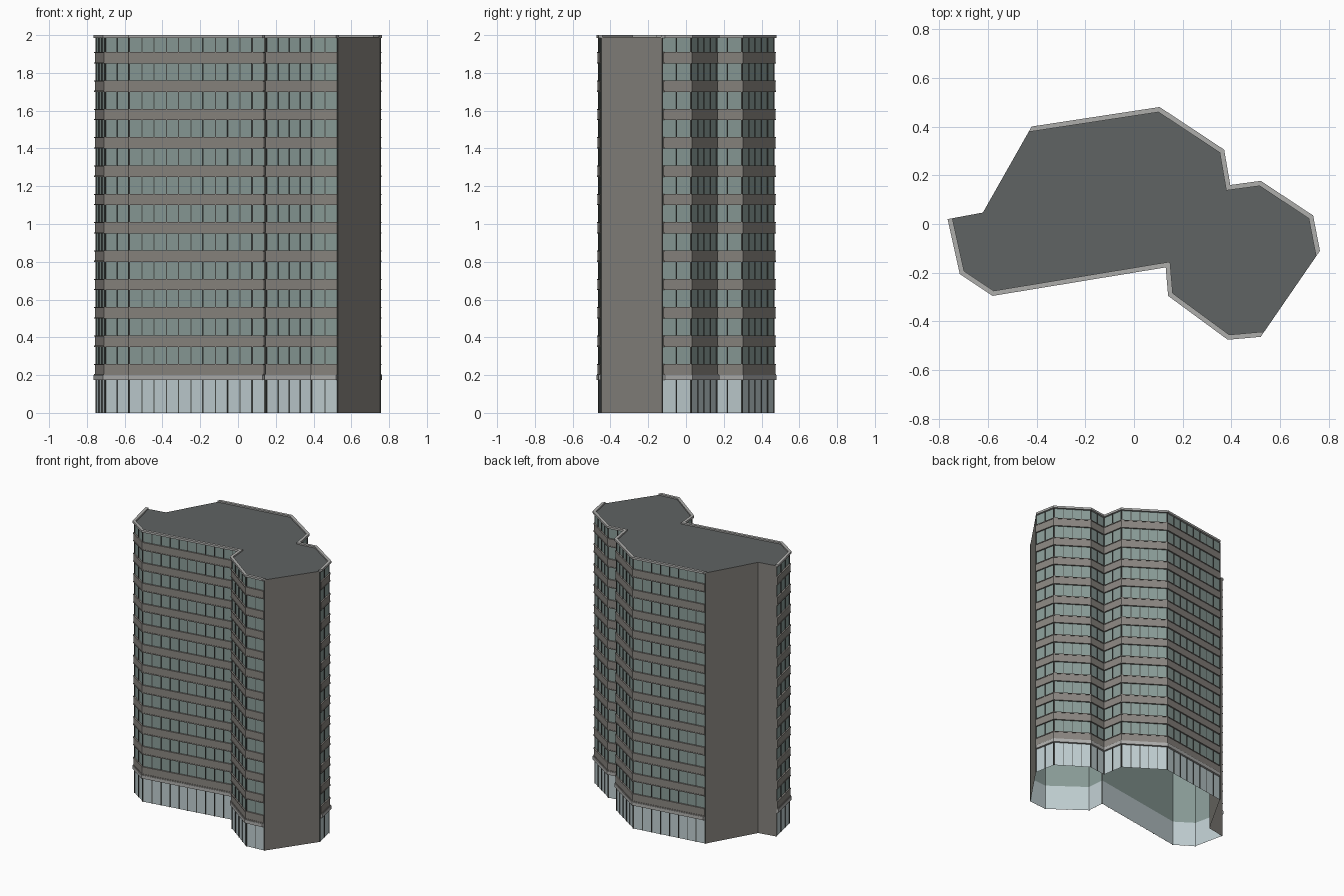
import bpy, math
from mathutils import Vector

if "Cube" in bpy.data.objects:
    bpy.data.objects.remove(bpy.data.objects["Cube"])

# Footprint, counter-clockwise; edges listed in BLANK are plain walls without windows
OUT = [Vector(p) for p in (
    (-.765, .02), (-.715, -.205), (-.58, -.295), (.13, -.178), (.14, -.295),
    (.385, -.475), (.52, -.463), (.763, -.11), (.735, .035), (.52, .177),
    (.395, .16), (.37, .305), (.105, .48), (-.42, .40), (-.62, .047))]
N = len(OUT)
BLANK = {6, 13, 14}
CHAINS = [range(0, 7), range(7, 14)]     # point indices of the two glazed facades


def material(name, r, g, b):
    m = bpy.data.materials.new(name)
    m.diffuse_color = (r, g, b, 1)
    m.use_nodes = True
    m.node_tree.nodes["Principled BSDF"].inputs["Base Color"].default_value = m.diffuse_color
    return m


STONE = material("stone", .25, .235, .215)
WALL = material("plain_wall", .23, .22, .20)
GLASS = material("glass", .25, .33, .31)
SHOP = material("pale_glass", .52, .61, .63)
DARK = material("dark_frame", .07, .075, .07)
ROOF = material("roofing", .115, .125, .125)
RIM = material("pale_rim", .42, .42, .41)


def line(i, off):
    """Edge i as (outward normal, distance), shifted by off on glazed edges."""
    a, b = OUT[i % N], OUT[(i + 1) % N]
    d = (b - a).normalized()
    n = Vector((d.y, -d.x))
    return n, n.dot(a) + (0 if i % N in BLANK else off)


def corner(i, off):
    """Mitred footprint corner."""
    (n, c), (m, e) = line(i - 1, off), line(i, off)
    det = n.x * m.y - n.y * m.x
    return Vector(((c * m.y - e * n.y) / det, (n.x * e - m.x * c) / det))


def make(name, verts, faces, mat):
    me = bpy.data.meshes.new(name)
    me.from_pydata(verts, [], faces)
    me.materials.append(mat)
    ob = bpy.data.objects.new(name, me)
    bpy.context.collection.objects.link(ob)
    return ob


def sweep(name, profiles, mat, chains=CHAINS, cap=True):
    """Run (offset, z) profiles along the facade chains."""
    verts, faces = [], []
    for prof in profiles:
        k = len(prof)
        for ch in chains:
            base = len(verts)
            for i in ch:
                for off, z in prof:
                    verts.append((*corner(i % N, off), z))
            for s in range(len(ch) - 1):
                for j in range(k - 1):
                    a = base + s * k + j
                    faces.append((a, a + k, a + k + 1, a + 1))
            if cap and k > 2:
                faces.append(tuple(range(base, base + k)))
                e = base + (len(ch) - 1) * k
                faces.append(tuple(range(e + k - 1, e - 1, -1)))
    return make(name, verts, faces, mat)


G = -.014    # glass plane, measured in from the roof rim

# Ground floor glazing and upper window glazing
sweep("ground_floor_glass", [[(G, 0), (G, .18)]], SHOP)
sweep("window_glass", [[(G, .18), (G, 1.99)]], GLASS)

# Ledge over the ground floor
sweep("ground_floor_ledge", [[(G, .175), (0, .175), (0, .2), (G, .2)]], RIM)

# Stone bands with small projecting sills, one per storey
bands, sills = [], []
for k in range(12):
    a = .2 + .15 * k
    b = a + .06
    bands.append([(G, a), (-.007, a), (-.007, b), (G, b)])
    for z in (a, b - .006):
        sills.append([(G, z), (-.004, z), (-.004, z + .006), (G, z + .006)])
sweep("stone_bands", bands, STONE)
sweep("band_sills", sills, STONE)

# Roof rim along the glazed facades
sweep("roof_rim", [[(G, 1.985), (0, 1.985), (0, 2), (-.02, 2), (-.02, 1.988)]], RIM)

# Plain walls and roof deck
sweep("plain_walls", [[(G, 0), (G, 1.99)]], WALL, [range(6, 8), range(13, 16)], False)
make("roof_deck", [(*corner(i, G), 1.99) for i in range(N)], [tuple(range(N))], ROOF)

# Mullions, with posts at every facade corner
verts, faces = [], []
W, P = .0025, .004
for ch in CHAINS:
    for i in list(ch)[:-1]:
        a, b = corner(i, G), corner(i + 1, G)
        d = (b - a).normalized()
        n = Vector((d.y, -d.x))
        length = (b - a).length
        count = max(2, round(length / .065))
        for t in range(count + 1):
            c = a + d * (W + (length - 2 * W) * t / count)
            o = len(verts)
            for q in (c - d * W, c - d * W + n * P, c + d * W + n * P, c + d * W):
                verts += [(*q, 0), (*q, 1.985)]
            for j in (0, 2, 4):
                faces.append((o + j, o + j + 2, o + j + 3, o + j + 1))
make("mullions", verts, faces, DARK)
